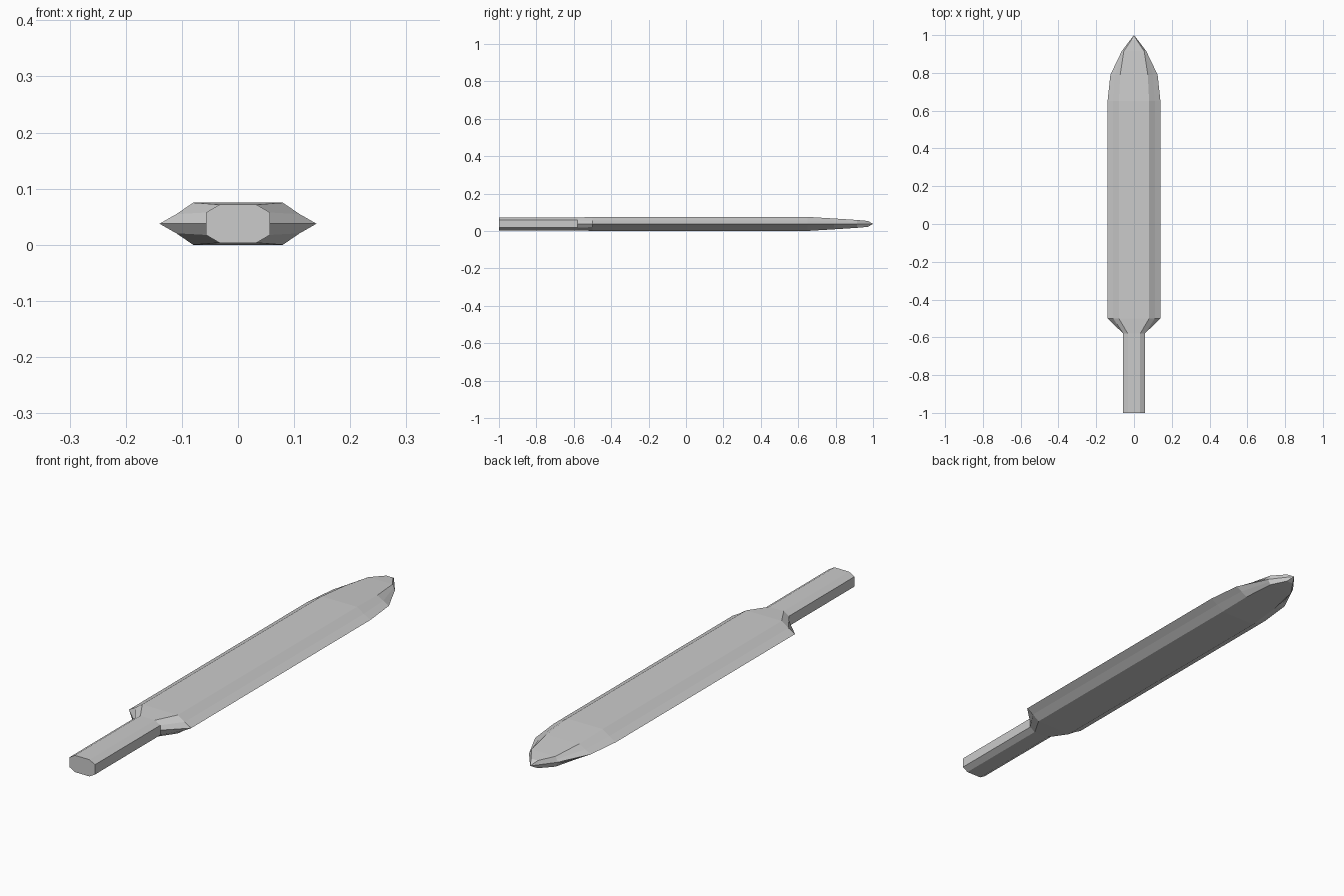
import bpy
import bmesh

if "Cube" in bpy.data.objects:
    bpy.data.objects.remove(bpy.data.objects["Cube"])

MID_Z = 0.0375


def ring(bm, y, flat, mid, edge):
    """12-sided section from three (x, half height) points, mirrored both ways."""
    top = [(0, flat[1]), flat, mid, edge]
    right = top + [(mid[0], -mid[1]), (flat[0], -flat[1]), (0, -flat[1])]
    left = [(-x, z) for x, z in reversed(right[1:-1])]
    return [bm.verts.new((x, y, MID_Z + z)) for x, z in right + left]


def bridge(bm, a, b):
    n = len(a)
    for i in range(n):
        j = (i + 1) % n
        bm.faces.new((a[i], a[j], b[j], b[i]))


# Sections along the length: y, flat corner, bevel corner, cutting edge
grip = ((0.033, 0.034), (0.057, 0.02), (0.057, 0))
blade = ((0.08, 0.0375), (0.11, 0.017), (0.14, 0))
sections = [
    (-1.0, *grip),
    (-0.58, *grip),
    (-0.5, *blade),
    (0.65, *blade),
    (0.79, (0.073, 0.029), (0.1, 0.014), (0.125, 0)),
    (0.915, (0.054, 0.021), (0.06, 0.01), (0.065, 0)),
    (0.973, (0.015, 0.0155), (0.018, 0.007), (0.021, 0)),
]

# Loft grip, shoulders and blade as one solid
bm = bmesh.new()
rings = [ring(bm, *s) for s in sections]
for a, b in zip(rings, rings[1:]):
    bridge(bm, a, b)
bm.faces.new(rings[0])

# Pointed tip
tip = bm.verts.new((0, 1, MID_Z))
last = rings[-1]
for i, v in enumerate(last):
    bm.faces.new((v, last[(i + 1) % len(last)], tip))

bmesh.ops.recalc_face_normals(bm, faces=bm.faces)
mesh = bpy.data.meshes.new("blade_with_grip")
bm.to_mesh(mesh)
bm.free()
obj = bpy.data.objects.new("blade_with_grip", mesh)
bpy.context.collection.objects.link(obj)
